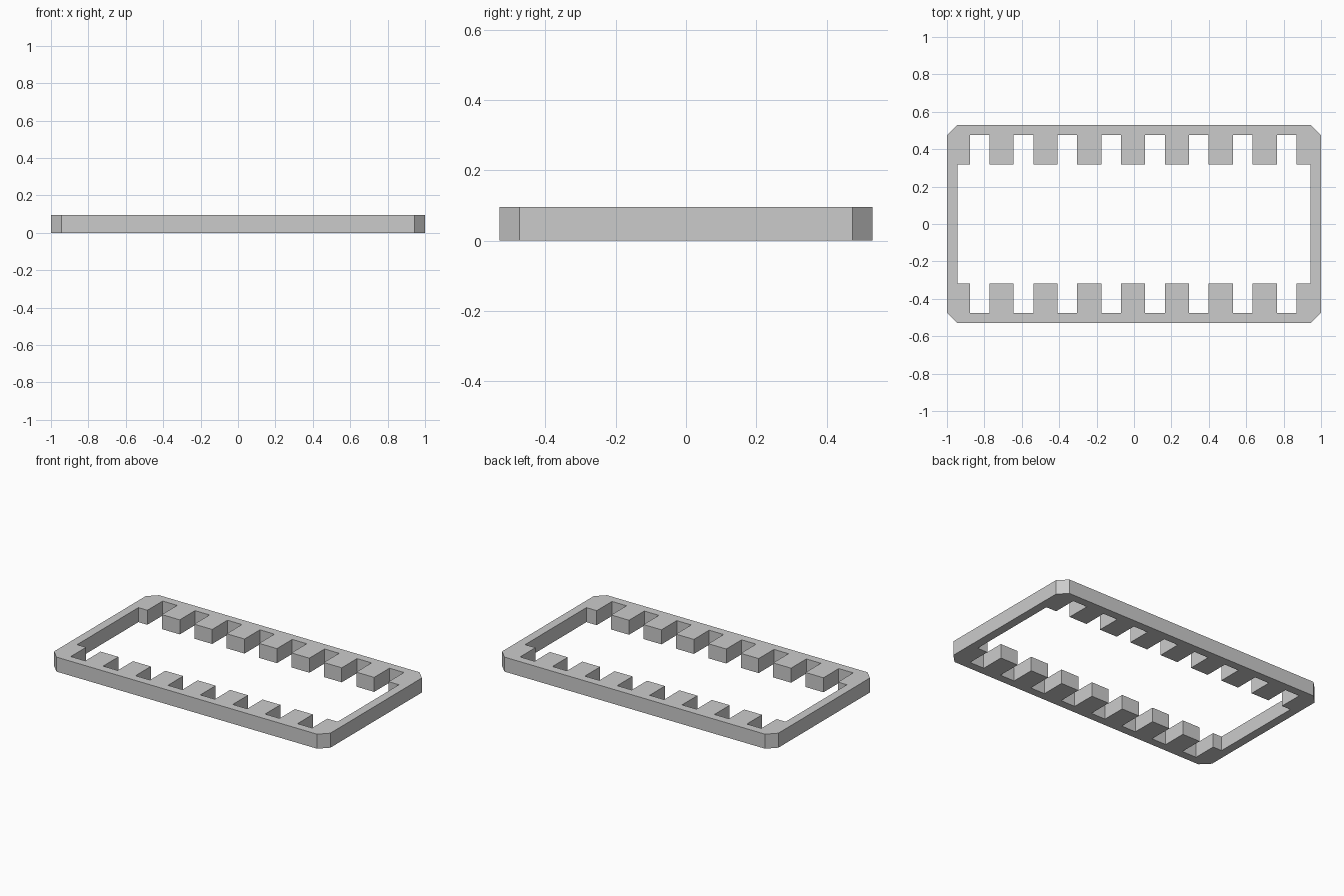
import bpy, bmesh

if "Cube" in bpy.data.objects:
    bpy.data.objects.remove(bpy.data.objects["Cube"])

HX, HY, HEIGHT = 1.0, 0.53, 0.095   # outer half sizes and thickness
CH = 0.057                          # corner chamfer and rail width
TOOTH_Y, NOTCH_Y = 0.317, 0.475     # tooth tips and notch floors
START, PITCH, WIDTH, COUNT = -0.878, 0.2345, 0.105, 8

# Chamfered outer outline
quarter = [(HX, HY - CH), (HX - CH, HY)]
outer = (quarter + [(-x, y) for x, y in reversed(quarter)]
         + [(-x, -y) for x, y in quarter] + [(x, -y) for x, y in reversed(quarter)])

# Inner outline with a row of notches along each long side
row = [(-(HX - CH), TOOTH_Y)]
for i in range(COUNT):
    a = START + i * PITCH
    b = a + WIDTH
    row += [(a, TOOTH_Y), (a, NOTCH_Y), (b, NOTCH_Y), (b, TOOTH_Y)]
row.append((HX - CH, TOOTH_Y))
inner = row + [(x, -y) for x, y in reversed(row)]

# Fill between the outlines and extrude upward
bm = bmesh.new()
edges = []
for loop in (outer, inner):
    vs = [bm.verts.new((x, y, 0)) for x, y in loop]
    edges += [bm.edges.new((vs[i - 1], vs[i])) for i in range(len(vs))]
bmesh.ops.triangle_fill(bm, use_beauty=True, use_dissolve=False, edges=edges)
ext = bmesh.ops.extrude_face_region(bm, geom=bm.faces[:], use_keep_orig=True)
top = [g for g in ext["geom"] if isinstance(g, bmesh.types.BMVert)]
bmesh.ops.translate(bm, verts=top, vec=(0, 0, HEIGHT))
bmesh.ops.recalc_face_normals(bm, faces=bm.faces[:])

mesh = bpy.data.meshes.new("notched_frame")
bm.to_mesh(mesh)
bm.free()
frame = bpy.data.objects.new("notched_frame", mesh)
bpy.context.collection.objects.link(frame)

# Plain grey
grey = bpy.data.materials.new("light_grey")
grey.diffuse_color = (0.6, 0.6, 0.6, 1)
grey.use_nodes = True
grey.node_tree.nodes["Principled BSDF"].inputs["Base Color"].default_value = grey.diffuse_color
mesh.materials.append(grey)
